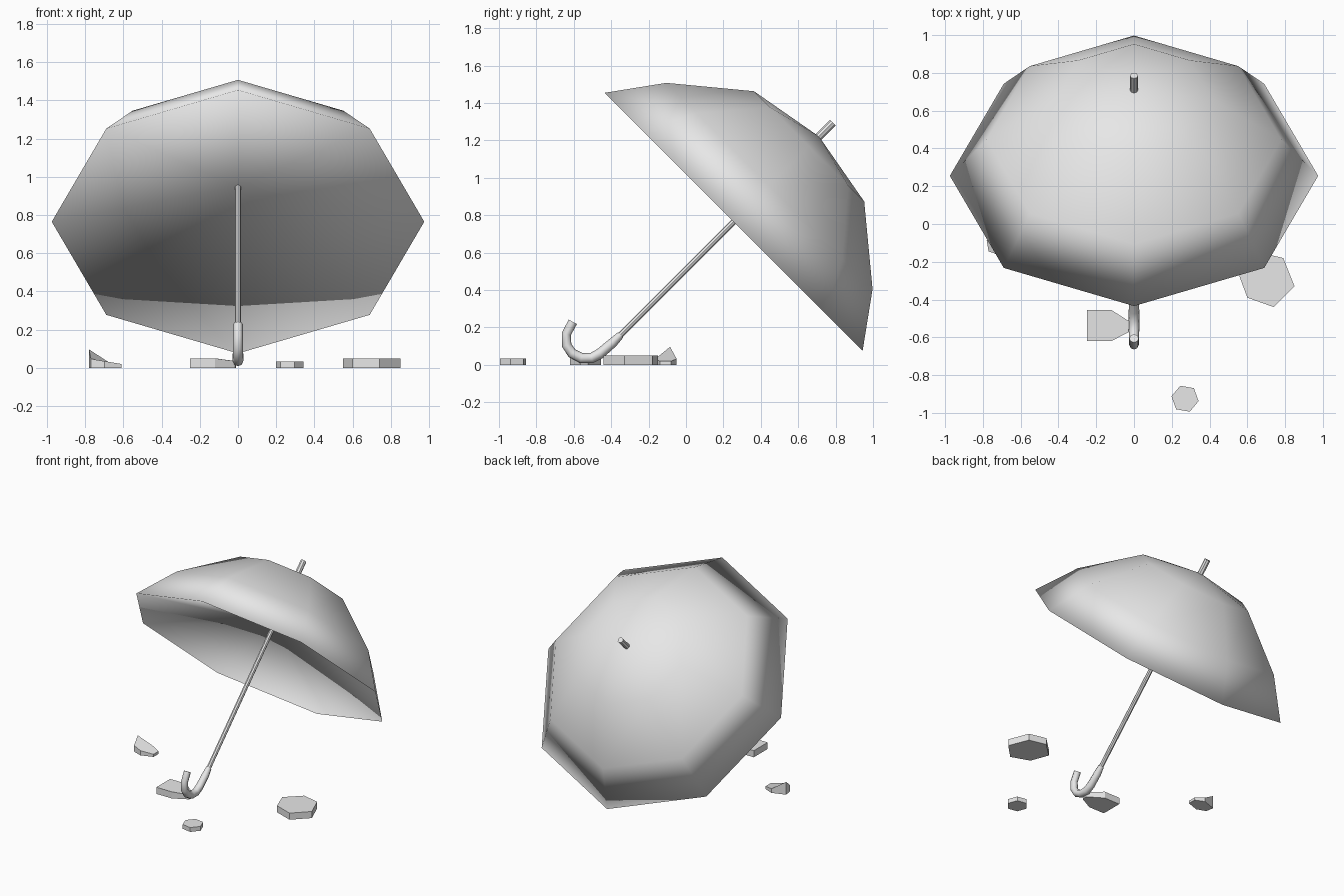
import bpy, bmesh, math
from mathutils import Vector, Matrix

cube = bpy.data.objects.get("Cube")
if cube:
    bpy.data.objects.remove(cube, do_unlink=True)

grey = bpy.data.materials.new("plain grey")
grey.use_nodes = True
grey.diffuse_color = (0.8, 0.8, 0.8, 1)
grey.node_tree.nodes["Principled BSDF"].inputs["Base Color"].default_value = (0.8, 0.8, 0.8, 1)

# Umbrella frame: origin at the rim centre, local z along the tilted shaft
TILT = Matrix.Translation((0, 0.255, 0.765)) @ Matrix.Rotation(math.radians(-45), 4, 'X')


def finish(name, bm, smooth):
    bmesh.ops.recalc_face_normals(bm, faces=bm.faces)
    for f in bm.faces:
        f.smooth = smooth
    mesh = bpy.data.meshes.new(name)
    bm.to_mesh(mesh)
    bm.free()
    mesh.materials.append(grey)
    obj = bpy.data.objects.new(name, mesh)
    bpy.context.collection.objects.link(obj)
    return obj


def smooth_by_angle(obj, degrees=40):
    bpy.ops.object.select_all(action='DESELECT')
    obj.select_set(True)
    bpy.context.view_layer.objects.active = obj
    bpy.ops.object.shade_smooth_by_angle(angle=math.radians(degrees))


def lathe(name, profile, sides):
    """Turn (radius, height) points about local z; radius 0 makes a pole."""
    bm = bmesh.new()
    rings = []
    for r, h in profile:
        if r == 0:
            rings.append([bm.verts.new((0, 0, h))] * sides)
        else:
            turn = [2 * math.pi * i / sides for i in range(sides)]
            rings.append([bm.verts.new((r * math.cos(t), r * math.sin(t), h)) for t in turn])
    for low, high in zip(rings, rings[1:]):
        for i in range(sides):
            j = (i + 1) % sides
            bm.faces.new(dict.fromkeys((low[i], low[j], high[j], high[i])))
    bm.transform(TILT)
    return finish(name, bm, True)


def tube(name, path, radii, sides=8):
    """Sweep a ring along a path lying in the x = 0 plane."""
    bm = bmesh.new()
    pts = [Vector((0, y, z)) for y, z in path]
    rings = []
    for k, p in enumerate(pts):
        along = (pts[min(k + 1, len(pts) - 1)] - pts[max(k - 1, 0)]).normalized()
        across = along.cross(Vector((1, 0, 0)))
        ring = []
        for i in range(sides):
            t = 2 * math.pi * i / sides
            ring.append(bm.verts.new(p + radii[k] * (Vector((math.cos(t), 0, 0)) + across * math.sin(t))))
        rings.append(ring)
    for a, b in zip(rings, rings[1:]):
        for i in range(sides):
            j = (i + 1) % sides
            bm.faces.new((a[i], a[j], b[j], b[i]))
    bm.faces.new(rings[0])
    bm.faces.new(rings[-1])
    obj = finish(name, bm, True)
    smooth_by_angle(obj, 60)


def stone(name, outline, height):
    """Flat-sided stone: an outline raised to a height given by a rule."""
    bm = bmesh.new()
    base = [bm.verts.new((x, y, 0)) for x, y in outline]
    top = [bm.verts.new((x, y, height(x, y))) for x, y in outline]
    bm.faces.new(base)
    bm.faces.new(top)
    for i in range(len(base)):
        j = (i + 1) % len(base)
        bm.faces.new((base[i], base[j], top[j], top[i]))
    finish(name, bm, False)


# Canopy: eight-sided dome closed by a shallow lining
lathe("canopy", [(0, 0.26), (0.975, 0), (0.78, 0.27), (0.417, 0.57), (0, 0.645)], 8)

# Shaft and the tip above the canopy
for name, r, low, high in (("shaft", 0.016, -0.9, 0.66), ("tip", 0.021, 0.6, 0.75)):
    smooth_by_angle(lathe(name, [(0, low), (r, low), (r, high), (0, high)], 8))

# Hooked handle
hook = [(-0.35, 0.16), (-0.39, 0.12), (-0.46, 0.06), (-0.505, 0.036), (-0.56, 0.036),
        (-0.61, 0.062), (-0.638, 0.105), (-0.64, 0.165), (-0.605, 0.23)]
tube("handle", hook, [0.02, 0.026, 0.028, 0.028, 0.028, 0.027, 0.026, 0.025, 0.025])

# Stones on the ground
hexagon = [(0.27 + 0.073 * math.cos(math.radians(a)), -0.925 + 0.073 * math.sin(math.radians(a)))
           for a in range(-10, 350, 60)]
stone("small_stone", hexagon, lambda x, y: 0.033)
stone("large_stone", [(0.79, -0.18), (0.85, -0.33), (0.74, -0.44), (0.6, -0.39),
                      (0.55, -0.255), (0.66, -0.15)], lambda x, y: 0.05)
stone("pointed_stone", [(-0.25, -0.455), (-0.12, -0.455), (-0.01, -0.525), (-0.015, -0.565),
                        (-0.12, -0.62), (-0.25, -0.62)], lambda x, y: 0.035 if x > -0.1 else 0.05)
stone("wedge_stone", [(-0.78, -0.085), (-0.77, -0.145), (-0.7, -0.17), (-0.61, -0.14),
                      (-0.61, -0.08), (-0.68, -0.05)],
      lambda x, y: 0.02 + max(0, -0.61 - x) * (0.45 if y > -0.1 and x < -0.7 else 0.17))
